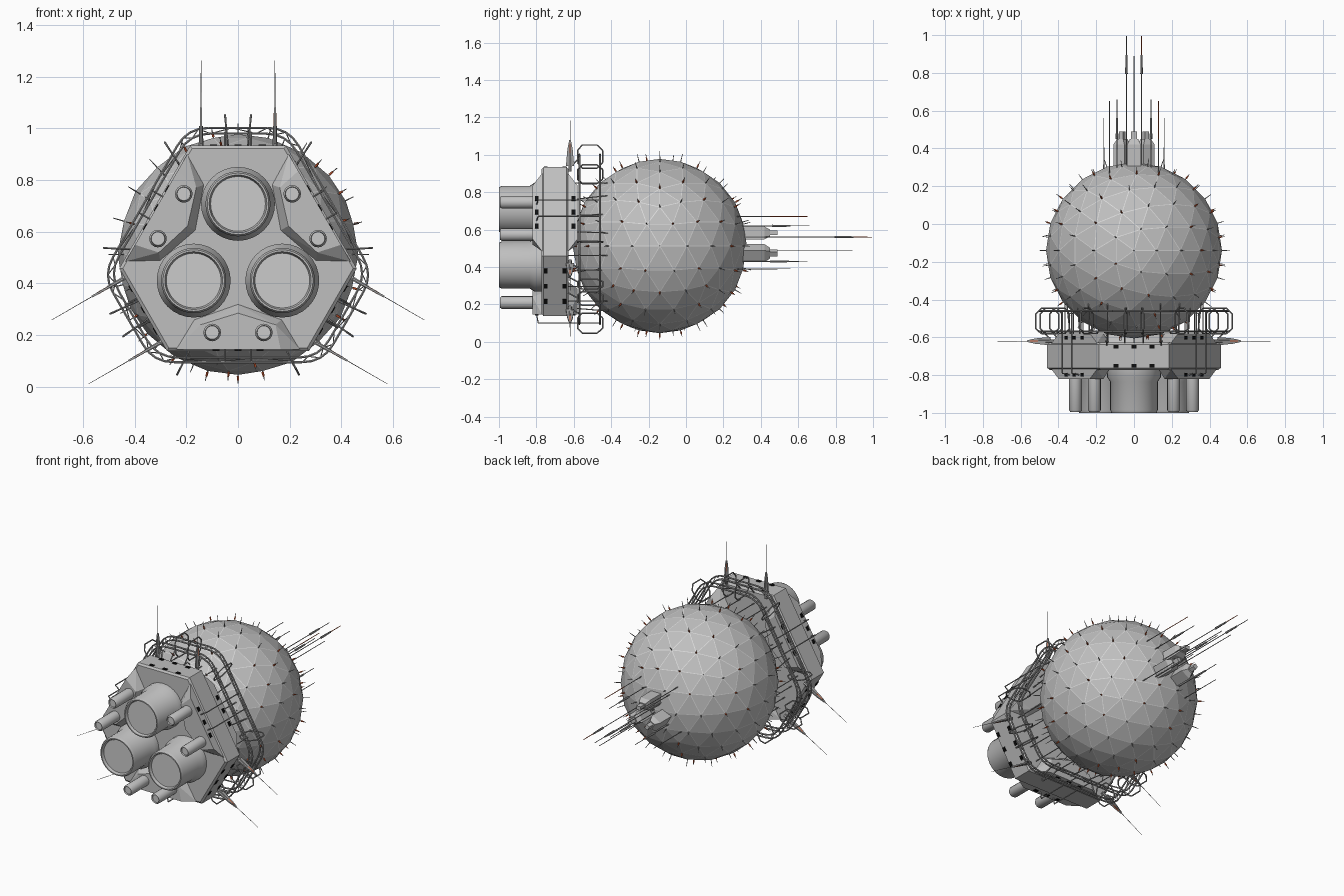
import bpy, bmesh, random
from math import cos, sin, pi, radians
from mathutils import Vector

random.seed(4)
if "Cube" in bpy.data.objects:
    bpy.data.objects.remove(bpy.data.objects["Cube"])

CZ = 0.51                      # height of the long axis
BALL = Vector((0, -0.14, 0.512))
SHORT = (90, -30, 210)         # directions of the short hull sides
LONG = (30, 150, 270)          # directions of the long hull sides


def material(name, r, g, b):
    m = bpy.data.materials.new(name)
    m.use_nodes = True
    m.diffuse_color = (r, g, b, 1)
    m.node_tree.nodes["Principled BSDF"].inputs["Base Color"].default_value = (r, g, b, 1)
    return m


GREY = material("hull_grey", 0.52, 0.52, 0.52)
PALE = material("pale_grey", 0.6, 0.6, 0.6)
SEAM = material("seam_grey", 0.72, 0.72, 0.72)
STRUT = material("strut_grey", 0.36, 0.36, 0.36)
BLACK = material("window_black", 0.004, 0.004, 0.004)
RED = material("signal_red", 0.6, 0.1, 0.03)


def finish(bm, name, mat, smooth=False):
    bmesh.ops.recalc_face_normals(bm, faces=bm.faces)
    me = bpy.data.meshes.new(name)
    bm.to_mesh(me)
    bm.free()
    me.materials.append(mat)
    if smooth:
        me.shade_smooth()
        me.set_sharp_from_angle(angle=radians(35))
    ob = bpy.data.objects.new(name, me)
    bpy.context.collection.objects.link(ob)
    return ob


def place(deg, r, t, y):
    """Point at radius r and sideways shift t around the long axis."""
    a = radians(deg)
    return Vector((r * cos(a) - t * sin(a), y, CZ + r * sin(a) + t * cos(a)))


def strut(bm, a, b, r1, r2=None, n=6):
    r2 = r1 if r2 is None else r2
    a, b = Vector(a), Vector(b)
    q = (b - a).to_track_quat('Z', 'Y')
    rings = []
    for p, r in ((a, r1), (b, r2)):
        rings.append([bm.verts.new(p + q @ Vector((r * cos(2 * pi * i / n), r * sin(2 * pi * i / n), 0)))
                      for i in range(n)])
    for i in range(n):
        j = (i + 1) % n
        bm.faces.new((rings[0][i], rings[0][j], rings[1][j], rings[1][i]))
    bm.faces.new(rings[0])
    bm.faces.new(rings[1])


def loop(bm, pts, r):
    for a, b in zip(pts, pts[1:] + pts[:1]):
        strut(bm, a, b, r)


def hull(bm, pts):
    bmesh.ops.convex_hull(bm, input=[bm.verts.new(p) for p in pts])


def lathe(bm, c, profile, n=32):
    """Turn (radius, y) pairs round an axis parallel to y."""
    rings = [[bm.verts.new((c.x + r * cos(2 * pi * i / n), y, c.z + r * sin(2 * pi * i / n)))
              for i in range(n)] for r, y in profile]
    for p, q in zip(rings, rings[1:]):
        for i in range(n):
            j = (i + 1) % n
            bm.faces.new((p[i], p[j], q[j], q[i]))
    bm.faces.new(rings[0])
    bm.faces.new(rings[-1])


# Faceted ball, its edges bevelled into pale seams
bm = bmesh.new()
bmesh.ops.create_icosphere(bm, subdivisions=3, radius=0.466)
bmesh.ops.translate(bm, verts=bm.verts, vec=BALL)
corners = [v.co.copy() for v in bm.verts]
ball = finish(bm, "faceted_ball", GREY)
ball.data.materials.append(SEAM)
seams = ball.modifiers.new("seams", 'BEVEL')
seams.limit_method = 'NONE'
seams.width = 0.002
seams.material = 1

# Spikes at the ball's corners
spikes, lamps = bmesh.new(), bmesh.new()
for c in corners:
    d = (c - BALL).normalized()
    strut(spikes, c - d * 0.005, c + d * random.uniform(0.03, 0.045), 0.003, 0.0015, 5)
    if random.random() < 0.35:
        strut(lamps, c + d * 0.004, c + d * 0.022, 0.005, 0.004, 5)
finish(spikes, "ball_spikes", STRUT)
finish(lamps, "ball_lamps", RED)

# Hull core: six-sided plate with bevelled rims
bm = bmesh.new()
pts = []
for deg in SHORT:
    for s in (-1, 1):
        for r, t, y in ((0.424, 0.185, 0.062), (0.412, 0.178, 0.072)):
            pts += [place(deg, r, s * t, -0.7 - y), place(deg, r, s * t, -0.7 + y)]
hull(bm, pts)
finish(bm, "hull_core", GREY)

# Raised blocks along the long sides
bm = bmesh.new()
for deg in LONG:
    pts = []
    for s in (-1, 1):
        y1, y2 = -0.7 + s * 0.12, -0.7 + s * 0.07
        for t in (-1, 1):
            pts += [place(deg, 0.365, t * 0.165, y1), place(deg, 0.27, t * 0.145, y1),
                    place(deg, 0.365, t * 0.24, y2), place(deg, 0.25, t * 0.17, y2)]
        pts += [place(deg, 0.225, 0, y1), place(deg, 0.19, 0, y2)]
    hull(bm, pts)
finish(bm, "hull_blocks", GREY)

# Main engines and small thrusters
engines, discs, thrusters = bmesh.new(), bmesh.new(), bmesh.new()
for deg in SHORT:
    c = place(deg, 0.198, 0, 0)
    lathe(engines, c, [(0.143, -0.75), (0.143, -0.81), (0.126, -0.835), (0.126, -0.985),
                       (0.119, -1.0), (0.112, -1.0), (0.106, -0.98)])
    lathe(discs, c, [(0.105, -0.975), (0.105, -0.984)])
for deg in LONG:
    for t in (-0.1, 0.1):
        c = place(deg, 0.30, t, 0)
        lathe(thrusters, c, [(0.034, -0.78), (0.034, -0.985), (0.027, -0.995), (0.026, -0.98)], 16)
        lathe(discs, c, [(0.025, -0.975), (0.025, -0.984)], 16)
finish(engines, "main_engines", GREY, True)
finish(discs, "engine_discs", PALE, True)
finish(thrusters, "small_thrusters", GREY, True)

# Windows on all six hull sides
bm = bmesh.new()
for sides, r, gap, rows in ((SHORT, 0.424, 0.095, (-0.75, -0.65)), (LONG, 0.365, 0.085, (-0.798, -0.602))):
    for deg in sides:
        for k in (-1, 0, 1):
            for y in rows:
                hull(bm, [place(deg, r + e, k * gap + s, y + h)
                          for e in (-0.003, 0.004) for s in (-0.014, 0.014) for h in (-0.01, 0.01)])
finish(bm, "windows", BLACK)


# Truss ring round the front of the ball
def ring_path(a, t, y):
    c = [place(d, a, s * t, y) for d in SHORT for s in (1, -1)]
    out = []
    for i, p in enumerate(c):
        u = p + (c[i - 1] - p).normalized() * 0.08
        v = p + (c[(i + 1) % 6] - p).normalized() * 0.08
        out += [u.lerp(p, k / 4).lerp(p.lerp(v, k / 4), k / 4) for k in range(5)]
        out += [v.lerp(c[(i + 1) % 6], f) for f in (0.3, 0.6)]
    return out


bm = bmesh.new()
rails = [ring_path(a, t, y) for y in (-0.57, -0.46) for a, t in ((0.492, 0.195), (0.47, 0.187))]
for path in rails:
    loop(bm, path, 0.005)
for lo, hi in ((0, 1), (2, 3)):
    for i in range(len(rails[0])):
        a, b = (lo, hi) if i % 2 else (hi, lo)
        strut(bm, rails[a][i], rails[b][(i + 1) % len(rails[0])], 0.002, n=4)
finish(bm, "ring_rails", STRUT)

# Eight-sided frames crossing the ring
bm = bmesh.new()
for base in SHORT:
    for off in (-33, -5.3, 5.3, 33):
        r0, r1 = (0.42, 0.545) if abs(off) < 10 else (0.40, 0.52)
        sect = ((r0, -0.555), (r0, -0.475), (r0 + 0.03, -0.445), (r1 - 0.03, -0.445),
                (r1, -0.475), (r1, -0.555), (r1 - 0.03, -0.58), (r0 + 0.03, -0.58))
        loop(bm, [place(base + off, r, 0, y) for r, y in sect], 0.004)
finish(bm, "ring_frames", STRUT)

# Struts from hull to ring and ball
bm = bmesh.new()
for deg in SHORT:
    for t in (-0.14, -0.05, 0.05, 0.14):
        strut(bm, place(deg, 0.40, t, -0.64), place(deg, 0.475, t, -0.57), 0.004)
        strut(bm, place(deg, 0.34, t, -0.64), place(deg, 0.34, t, -0.42), 0.003)
for deg in LONG:
    for t in (-0.1, 0, 0.1):
        strut(bm, place(deg, 0.33, t, -0.6), place(deg, 0.35, t * 1.2, -0.36), 0.0035)
    for t in (-0.05, 0.05):
        path = [place(deg, 0.355, t, -0.8), place(deg, 0.41, t, -0.79), place(deg, 0.41, t, -0.46)]
        for a, b in zip(path, path[1:]):
            strut(bm, a, b, 0.0035)
finish(bm, "hull_struts", STRUT)

# Radial aerials on the short sides
masts, marks = bmesh.new(), bmesh.new()
for deg in SHORT:
    for t in (-0.143, 0.143):
        y = -0.62
        strut(masts, place(deg, 0.40, t, y), place(deg, 0.50, t, y), 0.01, 0.007)
        hull(masts, [place(deg, r, t + s, y + w * h) for r, w in ((0.43, 0.022), (0.52, 0.014), (0.57, 0.004))
                     for s in (-0.004, 0.004) for h in (-1, 1)])
        strut(masts, place(deg, 0.5, t, y), place(deg, 0.752, t, y), 0.002, 0.001)
        if (deg, t) != (90, 0.143):
            strut(marks, place(deg, 0.50, t, y), place(deg, 0.55, t, y), 0.0055)
finish(masts, "radial_aerials", STRUT)
finish(marks, "aerial_marks", RED)

# Rear aerial housings
bm = bmesh.new()
for deg in SHORT:
    hull(bm, [place(deg, 0.072 + r, t, y) for y, e, f in ((0.28, 0.034, 0.036), (0.42, 0.034, 0.036), (0.45, 0.018, 0.022))
              for r in (-e, e) for t in (-f, f)])
    hull(bm, [place(deg, 0.072 + r, t, y) for y in (0.44, 0.49) for r in (-0.012, 0.012) for t in (-0.015, 0.015)])
finish(bm, "aerial_housings", GREY)

# Rear aerials, some with red outer ends
rods, red_rods = bmesh.new(), bmesh.new()
for x, z, end, red_from in ((0.04, 0.56, 0.995, 0.89), (0, 0.49, 0.89, 0), (0.09, 0.62, 0.66, 0),
                            (0.09, 0.43, 0.65, 0), (0.16, 0.39, 0.56, 0), (0.13, 0.67, 0.65, 0.45)):
    for s in ((-1, 1) if x else (1,)):
        tip = red_from if red_from and s > 0 else end
        strut(rods, (s * x, 0.25, z), (s * x, tip, z), 0.003, 0.002)
        if tip < end:
            strut(red_rods, (s * x, tip, z), (s * x, end, z), 0.0025, 0.002)
        if x in (0.04, 0.09):
            strut(rods, (s * x, end - 0.2, z), (s * x, end - 0.1, z), 0.007, 0.005)
finish(rods, "rear_aerials", STRUT)
finish(red_rods, "red_aerials", RED)
